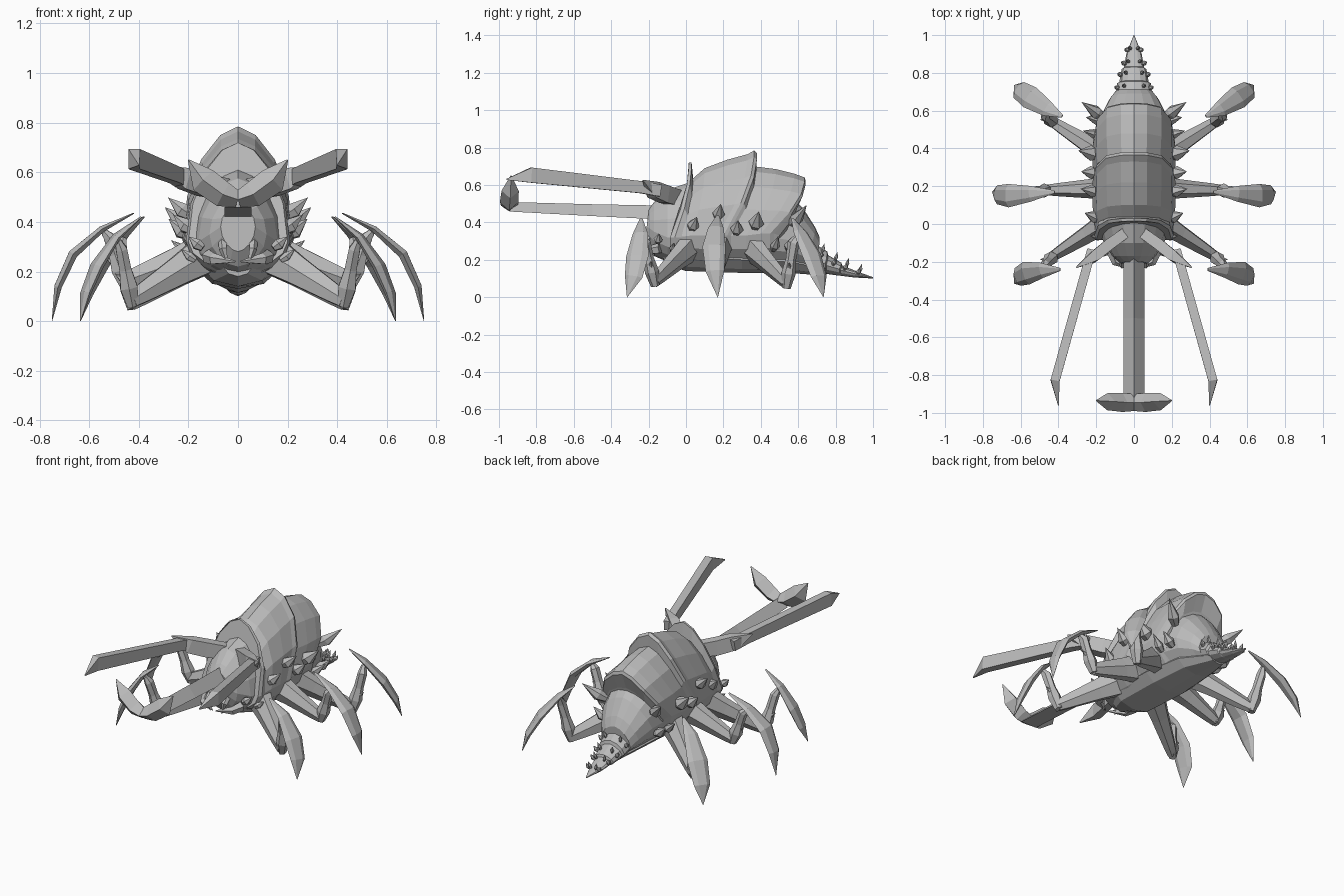
import bpy, bmesh, math
from mathutils import Vector

gray = bpy.data.materials.new("shell_gray")
gray.diffuse_color = (0.5, 0.5, 0.5, 1)


def skin(name, rings, mirror=False):
    """Bridge equal-length point rings into a capped, flat-shaded solid."""
    bm = bmesh.new()
    loops = [[bm.verts.new(p) for p in r] for r in rings]
    n = len(loops[0])
    for a, b in zip(loops, loops[1:]):
        for i in range(n):
            bm.faces.new((a[i], a[(i + 1) % n], b[(i + 1) % n], b[i]))
    bm.faces.new(loops[0][::-1])
    bm.faces.new(loops[-1])
    bmesh.ops.remove_doubles(bm, verts=bm.verts, dist=0.0005)
    bmesh.ops.recalc_face_normals(bm, faces=bm.faces)
    me = bpy.data.meshes.new(name)
    bm.to_mesh(me)
    bm.free()
    me.materials.append(gray)
    ob = bpy.data.objects.new(name, me)
    bpy.context.collection.objects.link(ob)
    if mirror:
        ob.modifiers.new("mirror", 'MIRROR').use_mirror_merge = False
    return ob


def body(name, sections, n=16):
    """Sections: y at crest, y at side, half width, z crest, z side, z belly."""
    rings = []
    for yt, ys, w, zt, zm, zb in sections:
        ring = []
        for i in range(n):
            a = 2 * math.pi * i / n
            c, s = math.cos(a), math.sin(a)
            x = w * math.copysign(abs(c) ** (1.2 if s > -.01 else 1.25), c)
            z = zm + s * ((zt - zm) if s > 0 else (zm - zb))
            ring.append((x, ys + (yt - ys) * math.sin(math.pi / 2 * max(s, 0)), z))
        rings.append(ring)
    return skin(name, rings)


def sweep(name, stations, side, n=6, mirror=True, phase=0.0):
    """Stations: point, radius along side, radius across it."""
    pts = [Vector(s[0]) for s in stations]
    rings = []
    for i, (p, a, b) in enumerate(stations):
        t = (pts[min(i + 1, len(pts) - 1)] - pts[max(i - 1, 0)]).normalized()
        u = Vector(side)
        u = (u - t * u.dot(t)).normalized()
        v = t.cross(u)
        rings.append([pts[i] + u * a * math.cos(2 * math.pi * k / n + phase)
                      + v * b * math.sin(2 * math.pi * k / n + phase) for k in range(n)])
    return skin(name, rings, mirror)


def spine(base, direction, length, r):
    """Bulbous thorn whose tip hooks slightly upward."""
    b, d = Vector(base), Vector(direction).normalized()
    tip = b + d * length + Vector((0, 0, length * .15))
    sweep("spine", [(b - d * .01, r * .6, r * .6), (b + d * length * .3, r, r),
                    (tip, .0001, .0001)], d.orthogonal())


# Head and overlapping shell plates
body("head", [(-.20, -.21, .07, .47, .38, .28), (-.17, -.17, .115, .51, .35, .22),
              (-.10, -.10, .16, .575, .32, .19), (.04, -.02, .19, .62, .31, .16)])
body("neck_frill", [(.015, -.085, .20, .72, .32, .20), (.03, -.06, .21, .72, .32, .18),
                    (.04, -.02, .205, .62, .32, .16)])
body("front_shell", [(.02, -.05, .20, .62, .32, .17), (.10, .03, .215, .69, .33, .15),
                     (.22, .11, .22, .735, .33, .14), (.33, .17, .22, .765, .33, .14),
                     (.365, .20, .225, .785, .33, .14), (.38, .22, .22, .77, .33, .14),
                     (.375, .26, .205, .68, .33, .14)])
body("rear_shell", [(.36, .22, .21, .70, .33, .14), (.48, .32, .22, .685, .33, .14),
                    (.58, .40, .22, .66, .34, .14), (.635, .45, .215, .64, .34, .14),
                    (.64, .47, .205, .62, .34, .14), (.60, .50, .19, .52, .33, .14)])
body("rump", [(.56, .46, .195, .54, .32, .14), (.63, .58, .17, .47, .30, .14),
              (.69, .66, .13, .375, .25, .14), (.715, .70, .10, .32, .21, .14)])
body("tail", [(.69, .69, .095, .285, .20, .14), (.755, .745, .09, .245, .18, .13),
              (.76, .75, .078, .225, .17, .125), (.83, .82, .066, .185, .15, .115),
              (.835, .825, .055, .17, .145, .115), (.91, .905, .04, .14, .125, .105),
              (1.0, 1.0, .002, .107, .105, .10)], 12)
# Keeled belly plate
body("belly", [(-.12, -.12, .06, .25, .22, .18), (0, 0, .15, .3, .22, .14),
               (.3, .3, .16, .3, .2, .13), (.55, .55, .13, .3, .19, .13),
               (.75, .75, .06, .2, .15, .115)], 8)

# Legs: (hip, knee, wrist, then blade path)
legs = {
    "front_leg": ((.13, .02, .27), (.43, -.17, .085), (.47, -.22, .29),
                  [(.39, -.24, .42), (.49, -.245, .34), (.57, -.26, .22), (.615, -.28, .11), (.635, -.315, 0)]),
    "middle_leg": ((.13, .19, .28), (.46, .18, .16), (.52, .17, .34),
                   [(.42, .17, .435), (.55, .16, .37), (.665, .15, .27), (.725, .155, .14), (.75, .17, 0)]),
    "rear_leg": ((.13, .35, .27), (.43, .54, .075), (.47, .575, .29),
                 [(.38, .57, .42), (.46, .61, .35), (.55, .67, .23), (.61, .71, .11), (.635, .735, 0)]),
}
for name, (hip, knee, wrist, blade) in legs.items():
    h, k, w = Vector(hip), Vector(knee), Vector(wrist)
    sweep(name + "_upper", [(h, .065, .09), (h.lerp(k, .35), .05, .068),
                            (h.lerp(k, .85), .034, .045), (k, .028, .036)], (0, 1, 0))
    sweep(name + "_shin", [(k - (w - k) * .12, .024, .024), (k.lerp(w, .25), .038, .04),
                           (k.lerp(w, .6), .028, .028), (w, .032, .026),
                           (w.lerp(Vector(blade[1]), .7), .014, .014)], (0, 1, 0))
    # blade is widest across its outward heading
    out = Vector(blade[-1]) - Vector(blade[0])
    side = Vector((-out.y, out.x, 0))
    widths = (.008, .042, .062, .05, .001)
    sweep(name + "_blade", [(p, a, max(a * .35, .001)) for p, a in zip(blade, widths)], side)
    # small knee barb
    spine(k.lerp(w, .35), (1, 0, .5), .06, .018)

# Long flat feelers, with arms tapering to flared elbow points
q = math.pi / 4
sweep("feeler_arm", [((.05, -.05, .53), .06, .04), ((.14, -.115, .55), .065, .042),
                     ((.215, -.175, .575), .062, .04), ((.305, -.23, .625), .004, .004)],
      (0, 0, 1), 4, phase=q)
sweep("feeler", [((.225, -.14, .57), .045, .034), ((.253, -.24, .588), .045, .034),
                 ((.418, -.83, .653), .057, .034), ((.40, -.96, .63), .004, .003)],
      (0, 0, 1), 4, phase=q)

# Central forked proboscis, ridged on top
sweep("proboscis", [((0, -.12, .44), .063, .05), ((0, -.5, .455), .063, .042),
                    ((0, -.94, .475), .063, .034)], (1, 0, 0), 3, False, math.pi / 2)
sweep("proboscis_fork", [((0, -.945, .49), .045, .033), ((.06, -.945, .51), .05, .052),
                         ((.14, -.94, .568), .046, .056), ((.2, -.935, .65), .003, .003)], (0, 1, 0), 4)

# Mouth parts
sweep("mandible", [((.12, -.14, .26), .03, .03), ((.10, -.20, .25), .025, .022),
                   ((.01, -.24, .24), .003, .003)], (0, 0, 1), 5)
sweep("fang", [((.06, -.18, .33), .02, .02), ((.06, -.22, .29), .017, .017),
               ((.04, -.22, .22), .002, .002)], (1, 0, 0), 5)

# Side spines: x, y, z, sweep-back, length, radius
for x, y, z, back, l, r in ((.15, -.15, .30, .1, .06, .025), (.18, -.07, .25, .1, .06, .02),
                            (.19, .03, .37, .4, .09, .033), (.20, .17, .43, .2, .10, .034),
                            (.205, .27, .35, .1, .09, .036), (.20, .37, .38, .2, .115, .042),
                            (.19, .47, .26, .3, .10, .026), (.18, .55, .26, .2, .09, .03),
                            (.17, .57, .40, .7, .15, .036)):
    spine((x, y, z), (1, back, .65), l, r)

# Tail spikelets in rows
for y, w, z in ((.72, .085, .22), (.79, .07, .18), (.85, .05, .155), (.92, .033, .13)):
    spine((w, y, z), (.6, .3, .7), .03, .014)
    spine((w * .6, y + .01, z + w * .35), (.3, .3, 1), .035, .011)
